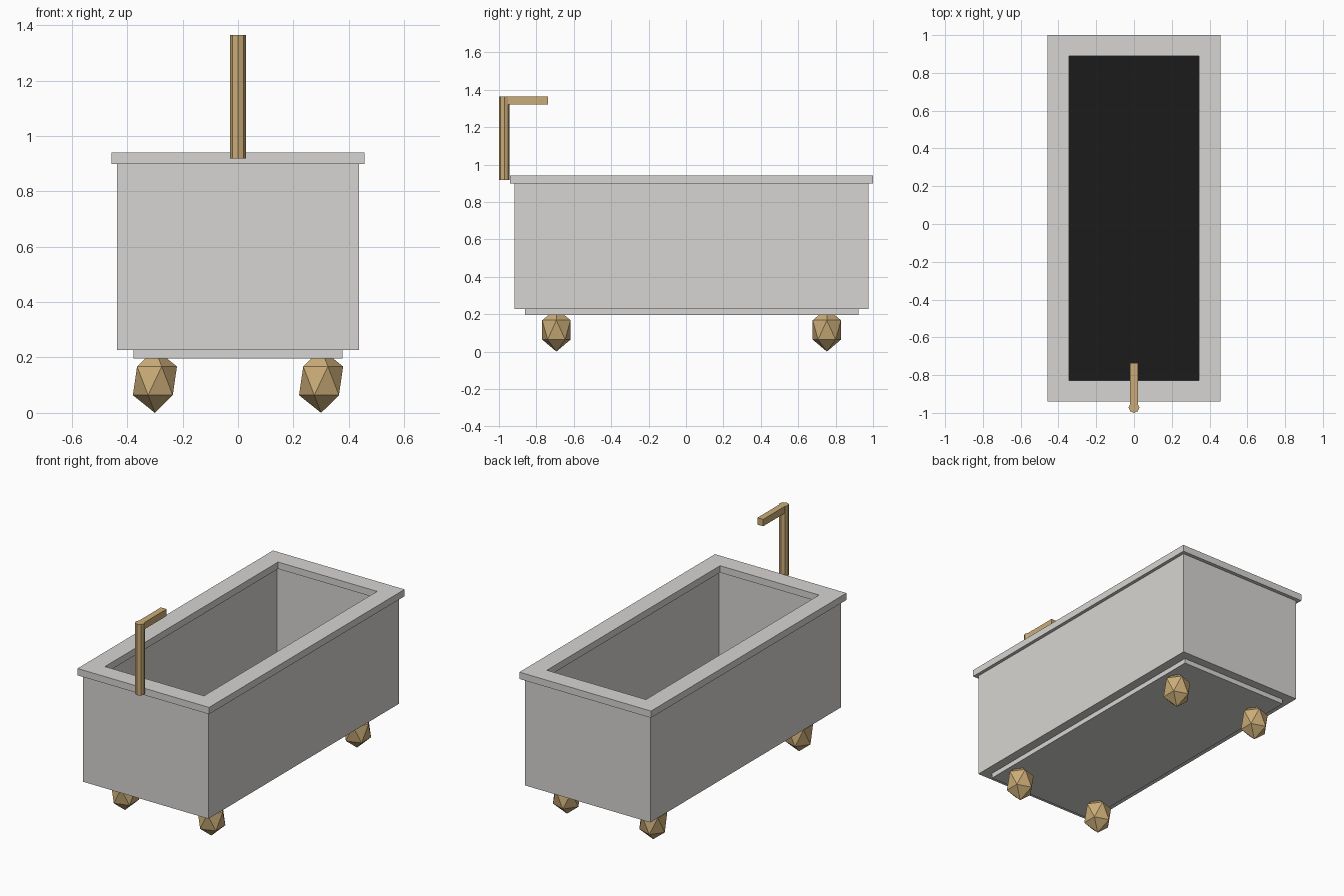
import bpy
import bmesh
from mathutils import Matrix

cube = bpy.data.objects.get("Cube")
if cube:
    bpy.data.objects.remove(cube, do_unlink=True)


def make_material(name, rgb):
    mat = bpy.data.materials.new(name)
    mat.use_nodes = True
    mat.diffuse_color = (*rgb, 1)
    mat.node_tree.nodes["Principled BSDF"].inputs["Base Color"].default_value = (*rgb, 1)
    return mat


stone = make_material("warm_grey_stone", (0.68, 0.665, 0.645))
dark = make_material("dark_basin", (0.011, 0.011, 0.011))
brass = make_material("brass", (0.59, 0.41, 0.185))

CENTRE_Y = 0.03


def finish(name, bm, *mats):
    bmesh.ops.recalc_face_normals(bm, faces=bm.faces)
    mesh = bpy.data.meshes.new(name)
    bm.to_mesh(mesh)
    bm.free()
    for mat in mats:
        mesh.materials.append(mat)
    obj = bpy.data.objects.new(name, mesh)
    bpy.context.collection.objects.link(obj)
    return obj


def rect_loft(name, rects, mats, closed=False, cy=CENTRE_Y):
    """Join rectangles (half width, half length, height); cap the ends or close into a ring."""
    bm = bmesh.new()
    loops = [[bm.verts.new((sx * hx, cy + sy * hy, z))
              for sx, sy in ((-1, -1), (1, -1), (1, 1), (-1, 1))]
             for hx, hy, z in rects]
    pairs = list(zip(loops, loops[1:]))
    if closed:
        pairs.append((loops[-1], loops[0]))
    for a, b in pairs:
        for i in range(4):
            j = (i + 1) % 4
            bm.faces.new((a[i], a[j], b[j], b[i]))
    if not closed:
        bm.faces.new(loops[0])
        last = bm.faces.new(loops[-1])
        last.material_index = len(mats) - 1
    return finish(name, bm, *mats)


# Tub: outer walls, inner walls set back under the rim, and a dark basin floor
RIM_Z, TOP_Z, BODY_Z, BASE_Z, FLOOR_Z = 0.898, 0.941, 0.227, 0.196, 0.295
rect_loft("tub_body", [(0.436, 0.947, BODY_Z), (0.436, 0.947, RIM_Z),
                       (0.366, 0.881, RIM_Z), (0.366, 0.881, FLOOR_Z)], (stone, dark))

# Rim overhanging both sides of the walls
rect_loft("tub_rim", [(0.457, 0.97, RIM_Z), (0.457, 0.97, TOP_Z),
                      (0.344, 0.859, TOP_Z), (0.344, 0.859, RIM_Z)], (stone,), closed=True)

# Recessed base plate
rect_loft("base_plate", [(0.378, 0.891, BASE_Z), (0.378, 0.891, BODY_Z)], (stone,))

# Faceted feet
for side, x in (("left", 0.3), ("right", -0.3)):
    for end, y in (("front", -0.723), ("back", 0.723)):
        bm = bmesh.new()
        bmesh.ops.create_icosphere(bm, subdivisions=1, radius=0.089)
        bmesh.ops.scale(bm, vec=(1, 1, 1.3), verts=bm.verts)
        bmesh.ops.translate(bm, vec=(x, CENTRE_Y + y, 0.1157), verts=bm.verts)
        finish(f"{end}_{side}_foot", bm, brass)

# Tap: octagonal pipe with a square spout
PIPE_Y, PIPE_BOTTOM, PIPE_TOP, PIPE_R = -0.9715, 0.918, 1.364, 0.0285
bm = bmesh.new()
bmesh.ops.create_cone(bm, cap_ends=True, segments=8, radius1=PIPE_R, radius2=PIPE_R,
                      depth=PIPE_TOP - PIPE_BOTTOM,
                      matrix=Matrix.Translation((0, PIPE_Y, (PIPE_TOP + PIPE_BOTTOM) / 2)))
finish("tap_pipe", bm, brass)

SPOUT_END = -0.737
half = (SPOUT_END - PIPE_Y) / 2
rect_loft("tap_spout", [(0.02, half, 1.321), (0.02, half, PIPE_TOP)], (brass,),
          cy=PIPE_Y + half)
